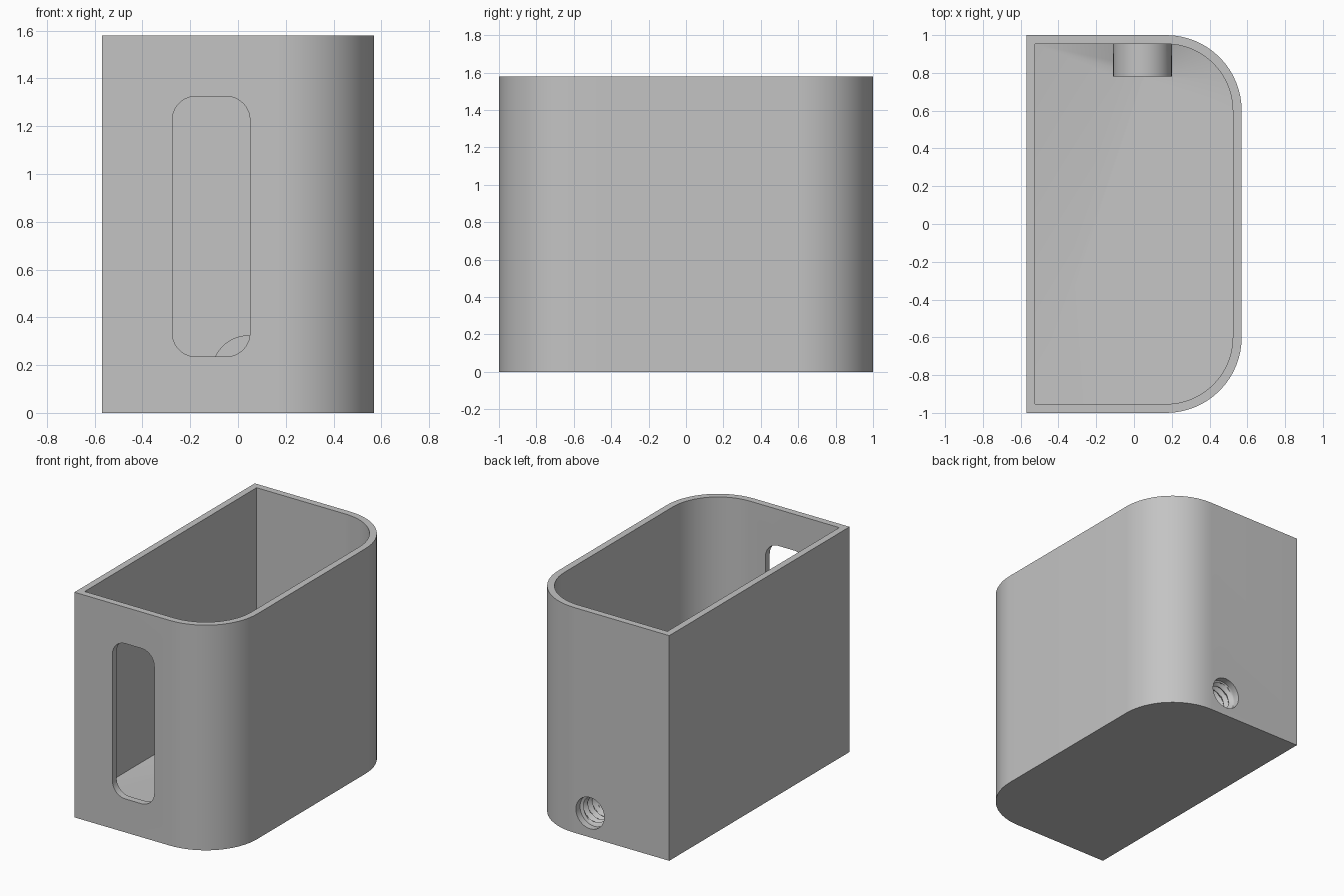
import bpy, bmesh, math
from math import pi, cos, sin

if "Cube" in bpy.data.objects:
    bpy.data.objects.remove(bpy.data.objects["Cube"])

W, D, H = 0.57, 1.0, 1.58      # half width, half depth, height
WALL, CORNER = 0.047, 0.4
DRAIN_X, DRAIN_Z = 0.045, 0.17
BOSS_Y, BOSS_R = 0.78, 0.155
RIM_Z, LOW_Z = 0.14, 0.085     # floor height at the walls and at the drain

grey = bpy.data.materials.new("plain grey")
grey.use_nodes = True
grey.diffuse_color = (0.55, 0.55, 0.55, 1)
grey.node_tree.nodes["Principled BSDF"].inputs["Base Color"].default_value = (0.55, 0.55, 0.55, 1)


def make(name, bm):
    bmesh.ops.recalc_face_normals(bm, faces=bm.faces)
    mesh = bpy.data.meshes.new(name)
    bm.to_mesh(mesh)
    bm.free()
    mesh.materials.append(grey)
    ob = bpy.data.objects.new(name, mesh)
    bpy.context.collection.objects.link(ob)
    return ob


def arc(cx, cy, r, start, steps=16):
    return [(cx + r * cos(start + pi / 2 * i / steps),
             cy + r * sin(start + pi / 2 * i / steps)) for i in range(steps + 1)]


def footprint(inset):
    """D-shaped outline: square on the right side, rounded on the left."""
    w, d, r = W - inset, D - inset, CORNER - inset
    return ([(-w, -d)] + arc(w - r, -d + r, r, -pi / 2)
            + arc(w - r, d - r, r, 0) + [(-w, d)])


def loft(name, rings, low_point=None):
    """Skin equal rings of points; the first end may fan to a low point."""
    bm = bmesh.new()
    rows = [[bm.verts.new(p) for p in ring] for ring in rings]
    n = len(rows[0])
    for a, b in zip(rows, rows[1:]):
        for i in range(n):
            j = (i + 1) % n
            bm.faces.new((a[i], a[j], b[j], b[i]))
    bm.faces.new(rows[-1])
    if low_point:
        tip = bm.verts.new(low_point)
        for i in range(n):
            bm.faces.new((rows[0][i], rows[0][(i + 1) % n], tip))
    else:
        bm.faces.new(rows[0])
    return make(name, bm)


def prism(name, outline, z0, z1, low_point=None):
    return loft(name, [[(x, y, z) for x, y in outline] for z in (z0, z1)], low_point)


def along_y(name, outline, y0, y1):
    return loft(name, [[(x, y, z) for x, z in outline] for y in (y0, y1)])


def combine(body, tool, operation):
    mod = body.modifiers.new(tool.name, "BOOLEAN")
    mod.operation, mod.object, mod.solver = operation, tool, "EXACT"
    bpy.context.view_layer.objects.active = body
    bpy.ops.object.modifier_apply(modifier=mod.name)
    bpy.data.objects.remove(tool)


# Open container with a floor that falls towards the drain
body = prism("container", footprint(0), 0, H)
combine(body, prism("cavity", footprint(WALL), RIM_Z, H + 0.1,
                    (DRAIN_X, BOSS_Y, LOW_Z)), "DIFFERENCE")

# Drain boss on the inside of the back wall
circle = [(DRAIN_X + BOSS_R * cos(2 * pi * i / 48),
           DRAIN_Z + BOSS_R * sin(2 * pi * i / 48)) for i in range(48)]
combine(body, along_y("boss", circle, BOSS_Y, D - WALL / 2), "UNION")

# Rounded window slot in the front wall
x0, x1, z0, z1, r = -0.275, 0.05, 0.235, 1.325, 0.1
slot = (arc(x1 - r, z0 + r, r, -pi / 2, 10) + arc(x1 - r, z1 - r, r, 0, 10)
        + arc(x0 + r, z1 - r, r, pi / 2, 10) + arc(x0 + r, z0 + r, r, pi, 10))
combine(body, along_y("slot", slot, -D - 0.1, -D + 0.2), "DIFFERENCE")


# Threaded drain hole: helical groove with a plain mouth
def hole_ring(y, segments=32, pitch=0.05, outer=0.11, depth=0.025):
    ring = []
    for i in range(segments):
        turn = i / segments
        phase = (y / pitch - turn) % 1
        rad = outer - depth * abs(2 * phase - 1)
        if y > D - WALL:
            rad = outer
        elif y < BOSS_Y + 0.01:
            rad = outer - depth
        ring.append((DRAIN_X + rad * cos(2 * pi * turn), y,
                     DRAIN_Z + rad * sin(2 * pi * turn)))
    return ring


levels = [BOSS_Y - 0.02 + 0.00625 * i for i in range(40)]
combine(body, loft("drain_hole", [hole_ring(y) for y in levels]), "DIFFERENCE")

# Smooth the rounded walls, keep the edges crisp
bpy.ops.object.select_all(action="DESELECT")
body.select_set(True)
bpy.context.view_layer.objects.active = body
bpy.ops.object.shade_smooth_by_angle(angle=math.radians(30))
